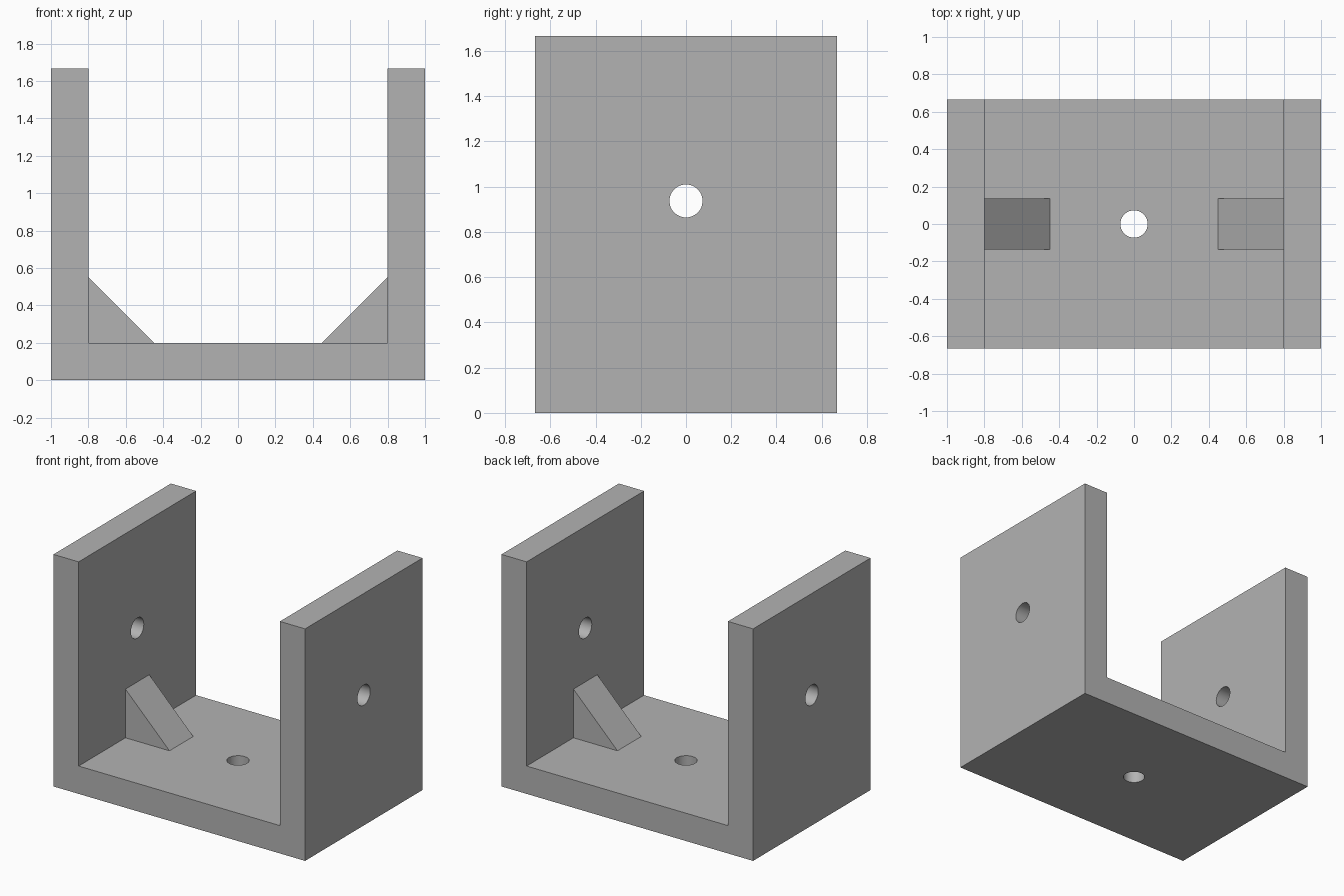
import bpy
import bmesh
from math import radians
from mathutils import Matrix

cube = bpy.data.objects.get("Cube")
if cube:
    bpy.data.objects.remove(cube, do_unlink=True)

HEIGHT, DEPTH, WALL = 1.667, 1.333, 0.2
HOLE_RADIUS, HOLE_Z = 0.073, 0.937
RIB_SIZE, RIB_WIDTH = 0.35, 0.27
INNER = 1 - WALL

grey = bpy.data.materials.new("plain grey")
grey.use_nodes = True
colour = (0.45, 0.45, 0.45, 1)
grey.diffuse_color = colour
grey.node_tree.nodes["Principled BSDF"].inputs["Base Color"].default_value = colour


def add_object(name, bm):
    bmesh.ops.recalc_face_normals(bm, faces=bm.faces)
    mesh = bpy.data.meshes.new(name)
    bm.to_mesh(mesh)
    bm.free()
    mesh.materials.append(grey)
    obj = bpy.data.objects.new(name, mesh)
    bpy.context.collection.objects.link(obj)
    return obj


def extrude_profile(name, points, depth):
    """Extrude an x-z outline along y, centred on y = 0."""
    bm = bmesh.new()
    face = bm.faces.new([bm.verts.new((x, -depth / 2, z)) for x, z in points])
    result = bmesh.ops.extrude_face_region(bm, geom=[face])
    verts = [v for v in result["geom"] if isinstance(v, bmesh.types.BMVert)]
    bmesh.ops.translate(bm, verts=verts, vec=(0, depth, 0))
    return add_object(name, bm)


def drill(target, name, matrix, length):
    """Cut a round hole through the target."""
    bm = bmesh.new()
    bmesh.ops.create_cone(bm, cap_ends=True, segments=48, radius1=HOLE_RADIUS,
                          radius2=HOLE_RADIUS, depth=length, matrix=matrix)
    cutter = add_object(name, bm)
    cutter.hide_render = True
    mod = target.modifiers.new(name, "BOOLEAN")
    mod.operation = "DIFFERENCE"
    mod.solver = "EXACT"
    mod.object = cutter
    bpy.context.view_layer.objects.active = target
    bpy.ops.object.modifier_apply(modifier=mod.name)
    bpy.data.objects.remove(cutter, do_unlink=True)


# U-shaped bracket: base plate and two upright walls
right_half = [(1, 0), (1, HEIGHT), (INNER, HEIGHT), (INNER, WALL)]
left_half = [(-x, z) for x, z in reversed(right_half)]
bracket = extrude_profile("bracket", right_half + left_half, DEPTH)

# Round holes through both walls and the base
drill(bracket, "wall_hole",
      Matrix.Translation((0, 0, HOLE_Z)) @ Matrix.Rotation(radians(90), 4, "Y"), 3)
drill(bracket, "base_hole", Matrix.Translation((0, 0, WALL / 2)), 2 * WALL)

# Smooth hole walls, sharp plate edges
bpy.ops.object.select_all(action="DESELECT")
bracket.select_set(True)
bpy.context.view_layer.objects.active = bracket
bpy.ops.object.shade_smooth_by_angle(angle=radians(30))

# Triangular corner ribs
for name, side in (("left_rib", 1), ("right_rib", -1)):
    extrude_profile(name, [(side * INNER, WALL), (side * (INNER - RIB_SIZE), WALL),
                           (side * INNER, WALL + RIB_SIZE)], RIB_WIDTH)
